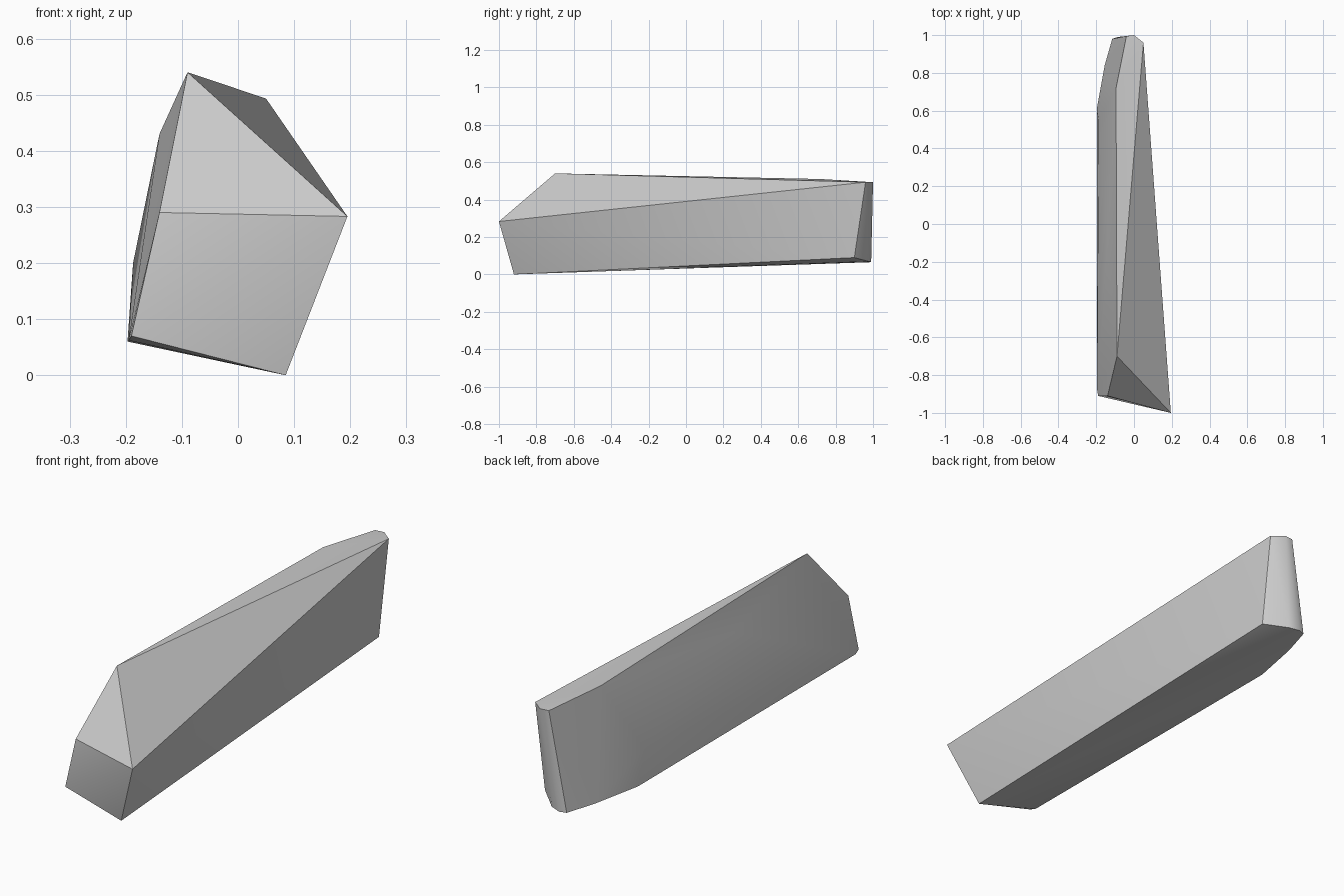
import bpy
import bmesh
import math

cube = bpy.data.objects.get("Cube")
if cube:
    bpy.data.objects.remove(cube, do_unlink=True)

# Plain grey stone
stone = bpy.data.materials.new("grey_stone")
stone.use_nodes = True
grey = (0.6, 0.6, 0.6, 1)
stone.diffuse_color = grey
stone.node_tree.nodes["Principled BSDF"].inputs["Base Color"].default_value = grey

# Corners of the faceted slab, grouped by region
front_end = [(-.09, -.70, .54), (.195, -1, .283), (.085, -.92, 0),
             (-.19, -.91, .07), (-.14, -.91, .29)]
left_bulge = [(-.14, -.12, .43), (-.187, .55, .2), (-.195, -.88, .062)]
back_top = [(.05, .96, .493), (0, 1, .493), (-.04, .995, .493), (-.095, .72, .51)]
back_bottom = [(.045, .90, .09), (-.04, .975, .07), (-.085, .99, .066),
               (-.115, .98, .065), (-.155, .84, .063), (-.197, .61, .06)]

# Wrap the corners in a convex skin
bm = bmesh.new()
for corner in front_end + left_bulge + back_top + back_bottom:
    bm.verts.new(corner)
bmesh.ops.convex_hull(bm, input=bm.verts[:])
loose = [v for v in bm.verts if not v.link_faces]
bmesh.ops.delete(bm, geom=loose, context='VERTS')
bmesh.ops.recalc_face_normals(bm, faces=bm.faces[:])

mesh = bpy.data.meshes.new("stone_slab")
bm.to_mesh(mesh)
bm.free()
mesh.materials.append(stone)
slab = bpy.data.objects.new("stone_slab", mesh)
bpy.context.collection.objects.link(slab)

# Soft facets with crisp main edges
bpy.ops.object.select_all(action='DESELECT')
slab.select_set(True)
bpy.context.view_layer.objects.active = slab
bpy.ops.object.shade_smooth_by_angle(angle=math.radians(30))
